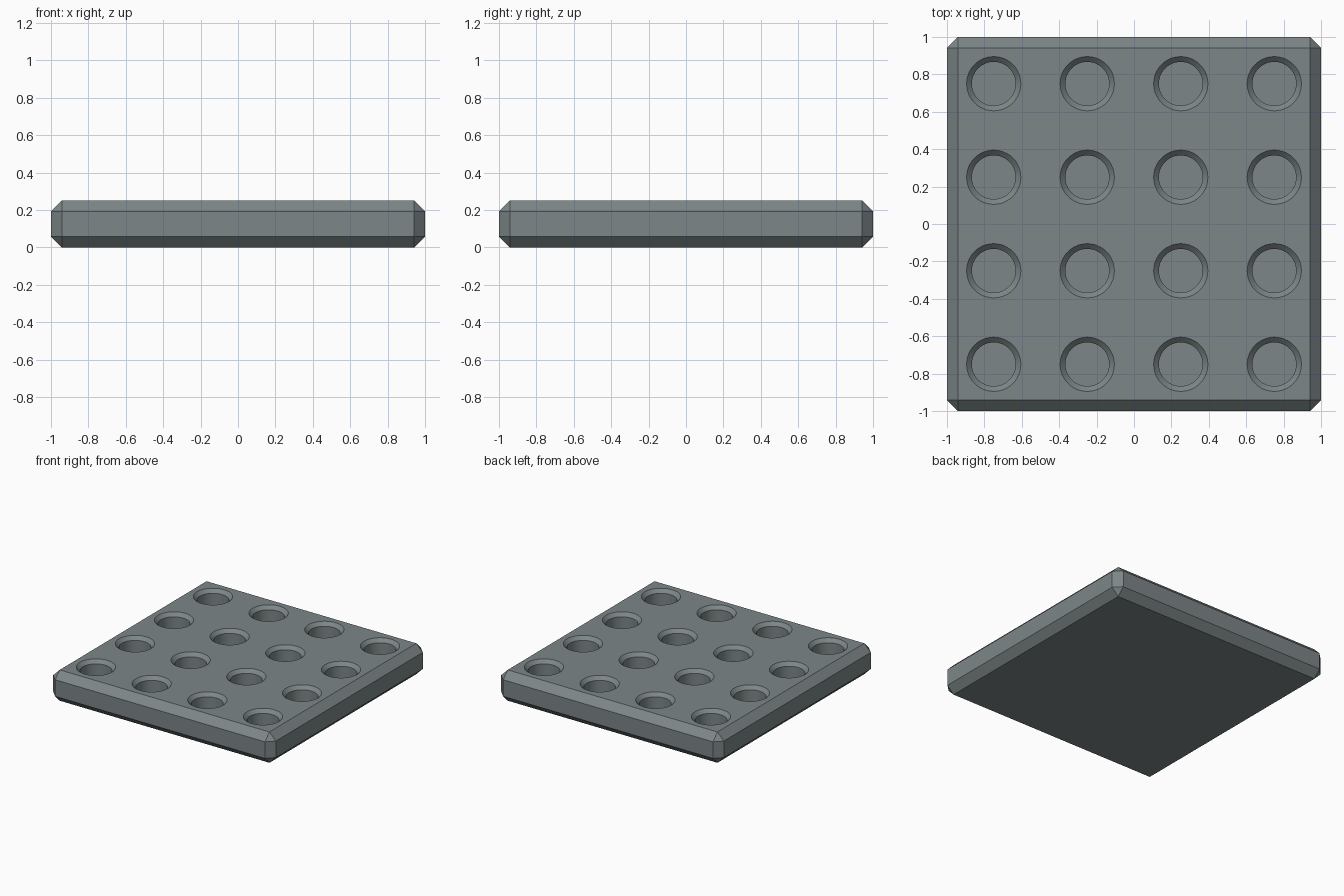
import bpy, bmesh, math

if "Cube" in bpy.data.objects:
    bpy.data.objects.remove(bpy.data.objects["Cube"])

HEIGHT = 0.25      # slab thickness
CHAMFER = 0.058    # slab edge chamfer
PITCH = 0.5        # socket spacing
R_RIM, R_HOLE = 0.145, 0.117
FLOOR = 0.06       # height of the socket floors
SEGMENTS = 48

grey = bpy.data.materials.new("slate grey")
grey.diffuse_color = (0.205, 0.24, 0.245, 1)
grey.use_nodes = True
grey.node_tree.nodes["Principled BSDF"].inputs["Base Color"].default_value = grey.diffuse_color


def make_object(name, bm):
    mesh = bpy.data.meshes.new(name)
    bmesh.ops.recalc_face_normals(bm, faces=bm.faces)
    bm.to_mesh(mesh)
    bm.free()
    mesh.materials.append(grey)
    obj = bpy.data.objects.new(name, mesh)
    bpy.context.collection.objects.link(obj)
    return obj


def add_lathe(bm, x, y, profile):
    """Closed solid of stacked rings; profile holds (radius, z) pairs."""
    rings = []
    for r, z in profile:
        rings.append([bm.verts.new((x + r * math.cos(a), y + r * math.sin(a), z))
                      for a in (2 * math.pi * i / SEGMENTS for i in range(SEGMENTS))])
    for low, high in zip(rings, rings[1:]):
        for i in range(SEGMENTS):
            j = (i + 1) % SEGMENTS
            bm.faces.new((low[i], low[j], high[j], high[i]))
    bm.faces.new(rings[0][::-1])
    bm.faces.new(rings[-1])


# Slab: square block with every edge chamfered
bm = bmesh.new()
bmesh.ops.create_cube(bm, size=1)
for v in bm.verts:
    v.co = (v.co.x * 2, v.co.y * 2, (v.co.z + 0.5) * HEIGHT)
bmesh.ops.bevel(bm, geom=bm.edges[:], offset=CHAMFER, segments=1, affect='EDGES')
slab = make_object("socket_slab", bm)

# Cutter: 4 x 4 round sockets with a chamfered rim
rim = R_RIM - R_HOLE
profile = [(R_HOLE, FLOOR), (R_HOLE, HEIGHT - rim), (R_RIM, HEIGHT), (R_RIM, HEIGHT + 0.1)]
bm = bmesh.new()
for col in range(4):
    for row in range(4):
        add_lathe(bm, (col - 1.5) * PITCH, (row - 1.5) * PITCH, profile)
cutter = make_object("socket_cutter", bm)
cutter.hide_render = True

# Cut the sockets, then smooth only the round walls
cut = slab.modifiers.new("sockets", 'BOOLEAN')
cut.operation = 'DIFFERENCE'
cut.solver = 'EXACT'
cut.object = cutter
bpy.context.view_layer.objects.active = slab
slab.select_set(True)
bpy.ops.object.modifier_apply(modifier=cut.name)
bpy.data.objects.remove(cutter)
bpy.ops.object.shade_smooth_by_angle(angle=math.radians(30))
